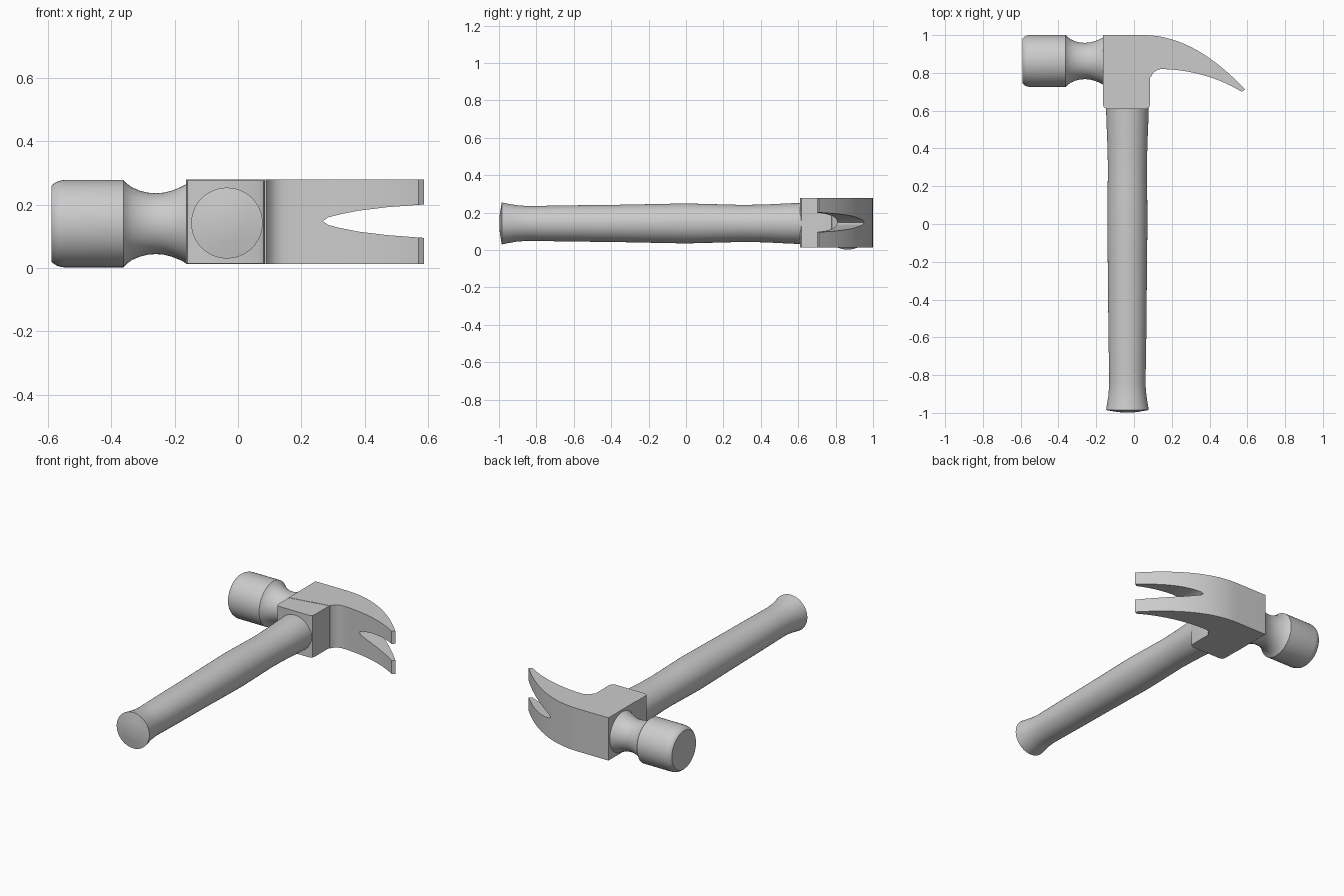
import bpy, bmesh, math
from mathutils import Vector, Matrix
from mathutils.geometry import interpolate_bezier

if "Cube" in bpy.data.objects:
    bpy.data.objects.remove(bpy.data.objects["Cube"], do_unlink=True)

steel = bpy.data.materials.new("grey")
steel.use_nodes = True
GREY = (0.6, 0.6, 0.6, 1.0)
steel.diffuse_color = GREY
steel.node_tree.nodes["Principled BSDF"].inputs["Base Color"].default_value = GREY


def finish(name, bm):
    bmesh.ops.recalc_face_normals(bm, faces=bm.faces)
    mesh = bpy.data.meshes.new(name)
    bm.to_mesh(mesh)
    bm.free()
    mesh.materials.append(steel)
    obj = bpy.data.objects.new(name, mesh)
    bpy.context.collection.objects.link(obj)
    return obj


def smooth(obj):
    bpy.ops.object.select_all(action='DESELECT')
    obj.select_set(True)
    bpy.context.view_layer.objects.active = obj
    bpy.ops.object.shade_smooth_by_angle(angle=math.radians(30))


def prism(name, points, direction):
    """Extrude a flat outline along a direction."""
    bm = bmesh.new()
    face = bm.faces.new([bm.verts.new(p) for p in points])
    ext = bmesh.ops.extrude_face_region(bm, geom=[face])
    moved = [v for v in ext["geom"] if isinstance(v, bmesh.types.BMVert)]
    bmesh.ops.translate(bm, verts=moved, vec=direction)
    return finish(name, bm)


def lathe(name, profile, matrix, segments=48):
    """Rings of (position, radius, radius) along local z, capped at both ends."""
    bm = bmesh.new()
    rings = []
    for pos, ra, rb in profile:
        angles = [2 * math.pi * i / segments for i in range(segments)]
        rings.append([bm.verts.new((ra * math.cos(a), rb * math.sin(a), pos))
                      for a in angles])
    for low, high in zip(rings, rings[1:]):
        for i in range(segments):
            j = (i + 1) % segments
            bm.faces.new((low[i], low[j], high[j], high[i]))
    bm.faces.new(rings[0])
    bm.faces.new(rings[-1])
    bm.transform(matrix)
    obj = finish(name, bm)
    smooth(obj)
    return obj


def bezier(a, b, c, d, count):
    return [(p.x, p.y) for p in interpolate_bezier(
        *[Vector((x, y, 0)) for x, y in (a, b, c, d)], count)]


Z0, Z1 = 0.0125, 0.279

# Claw with the head block: curved outline extruded upwards
outline = [(-0.165, 0.735), (-0.165, 1.0)]
outline += bezier((0.05, 1.0), (0.25, 1.0), (0.43, 0.88), (0.588, 0.712), 20)
outline += bezier((0.57, 0.70), (0.44, 0.78), (0.28, 0.82), (0.14, 0.82), 16)
outline += [(0.118, 0.813), (0.102, 0.80), (0.09, 0.78)]
claw = prism("claw_head", [(x, y, Z0) for x, y in outline], (0, 0, Z1 - Z0))

# Nail notch: pointed cutter through the claw
half = [(0.285, 0.012), (0.32, 0.021), (0.38, 0.033), (0.47, 0.044), (0.59, 0.053), (0.65, 0.057)]
notch = [(0.268, 0)] + half + [(x, -w) for x, w in reversed(half)]
cutter = prism("notch_cutter", [(x, 0.5, 0.148 + w) for x, w in notch], (0, 0.6, 0))
cutter.hide_render = True
mod = claw.modifiers.new("notch", 'BOOLEAN')
mod.operation = 'DIFFERENCE'
mod.solver = 'EXACT'
mod.object = cutter
bpy.context.view_layer.objects.active = claw
bpy.ops.object.modifier_apply(modifier=mod.name)
bpy.data.objects.remove(cutter, do_unlink=True)
smooth(claw)

# Handle collar, a hair thinner so that the seam shows
collar_outline = [(-0.165, 0.78), (-0.165, 0.635), (-0.16, 0.618), (-0.145, 0.61),
                  (0.065, 0.61), (0.08, 0.618), (0.085, 0.635), (0.085, 0.82)]
collar = prism("collar", [(x, y, Z0 + 0.002) for x, y in collar_outline],
               (0, 0, Z1 - Z0 - 0.004))
smooth(collar)

# Striking face and neck, turned about x
face_profile = [(-0.590, 0.119), (-0.584, 0.125), (-0.574, 0.132), (-0.562, 0.136),
                (-0.550, 0.138), (-0.362, 0.138), (-0.352, 0.127), (-0.335, 0.115),
                (-0.310, 0.104), (-0.285, 0.098), (-0.260, 0.096), (-0.235, 0.098),
                (-0.210, 0.104), (-0.185, 0.114), (-0.160, 0.127)]
lathe("striking_face", [(x, r, r) for x, r in face_profile],
      Matrix.Translation((0, 0.863, 0.14)) @ Matrix.Rotation(math.pi / 2, 4, 'Y'))

# Handle, turned about y, with slightly different width and height
handle_profile = [(-0.998, 0.03, 0.03), (-0.994, 0.06, 0.06), (-0.985, 0.113, 0.112),
                  (-0.96, 0.109, 0.107), (-0.91, 0.101, 0.098), (-0.85, 0.096, 0.093),
                  (-0.78, 0.097, 0.094), (-0.60, 0.100, 0.097), (-0.40, 0.102, 0.099),
                  (-0.20, 0.104, 0.103), (0.0, 0.106, 0.107), (0.15, 0.105, 0.103),
                  (0.30, 0.103, 0.099), (0.42, 0.106, 0.101), (0.52, 0.110, 0.106),
                  (0.61, 0.113, 0.110), (0.70, 0.113, 0.110)]
lathe("handle", handle_profile,
      Matrix.Translation((-0.035, 0, 0.142)) @ Matrix.Rotation(-math.pi / 2, 4, 'X'))
